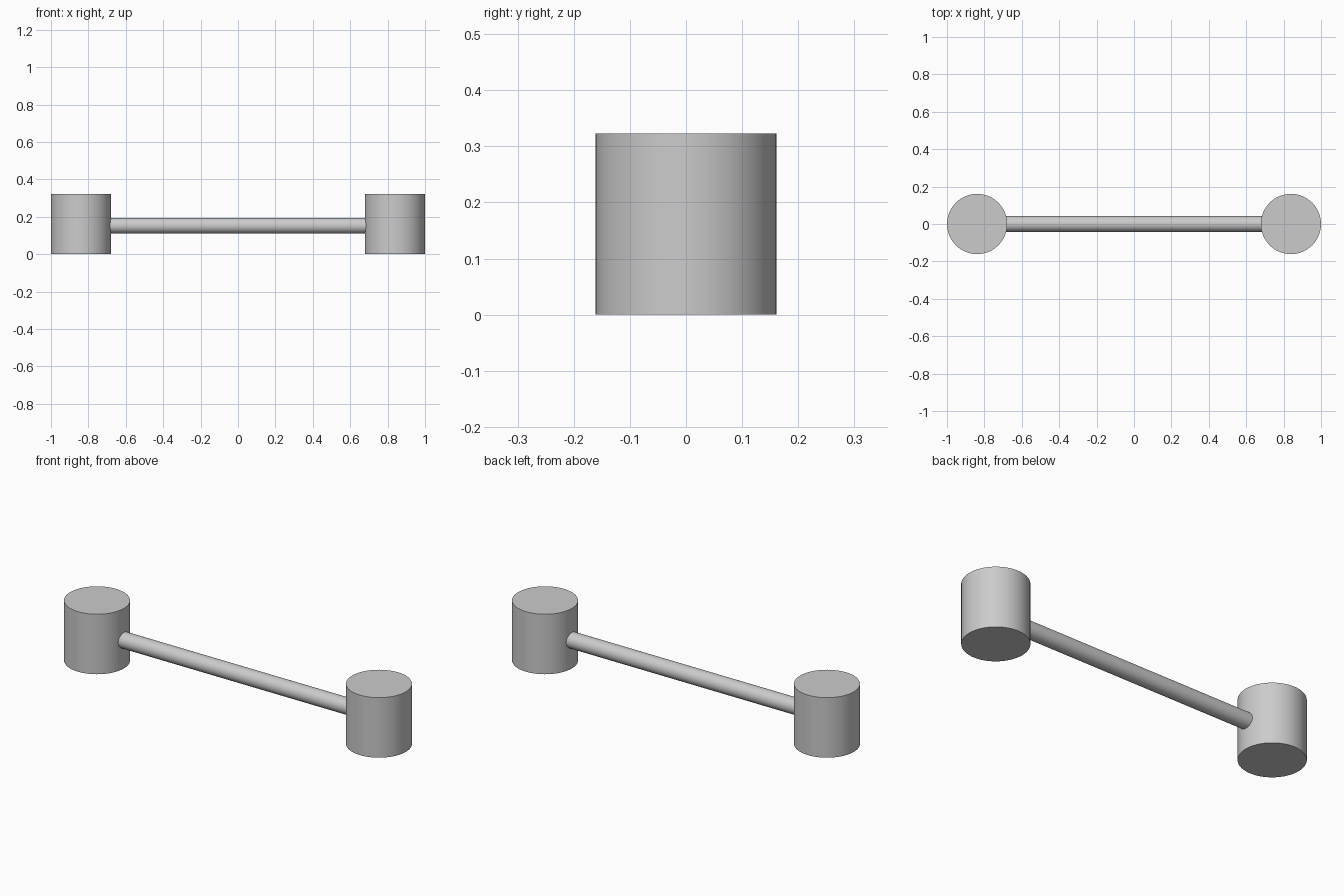
import bpy
import math

cube = bpy.data.objects.get("Cube")
if cube:
    bpy.data.objects.remove(cube, do_unlink=True)

# Single plain grey
grey = bpy.data.materials.new("light_grey")
grey.use_nodes = True
colour = (0.6, 0.6, 0.6, 1)
grey.diffuse_color = colour
grey.node_tree.nodes["Principled BSDF"].inputs["Base Color"].default_value = colour


def cylinder(name, radius, length, location, rotation=(0, 0, 0)):
    bpy.ops.mesh.primitive_cylinder_add(
        vertices=64, radius=radius, depth=length, location=location, rotation=rotation)
    obj = bpy.context.object
    obj.name = name
    obj.data.materials.append(grey)
    bpy.ops.object.shade_smooth_by_angle(angle=math.radians(30))
    return obj


# Upright end weights
R = 0.161
HEIGHT = 0.323
for name, side in (("left_weight", 1), ("right_weight", -1)):
    cylinder(name, R, HEIGHT, (side * (1 - R), 0, HEIGHT / 2))

# Connecting bar, its ends buried in the weights
cylinder("connecting_bar", 0.042, 1.5, (0, 0, 0.152), (0, math.pi / 2, 0))
